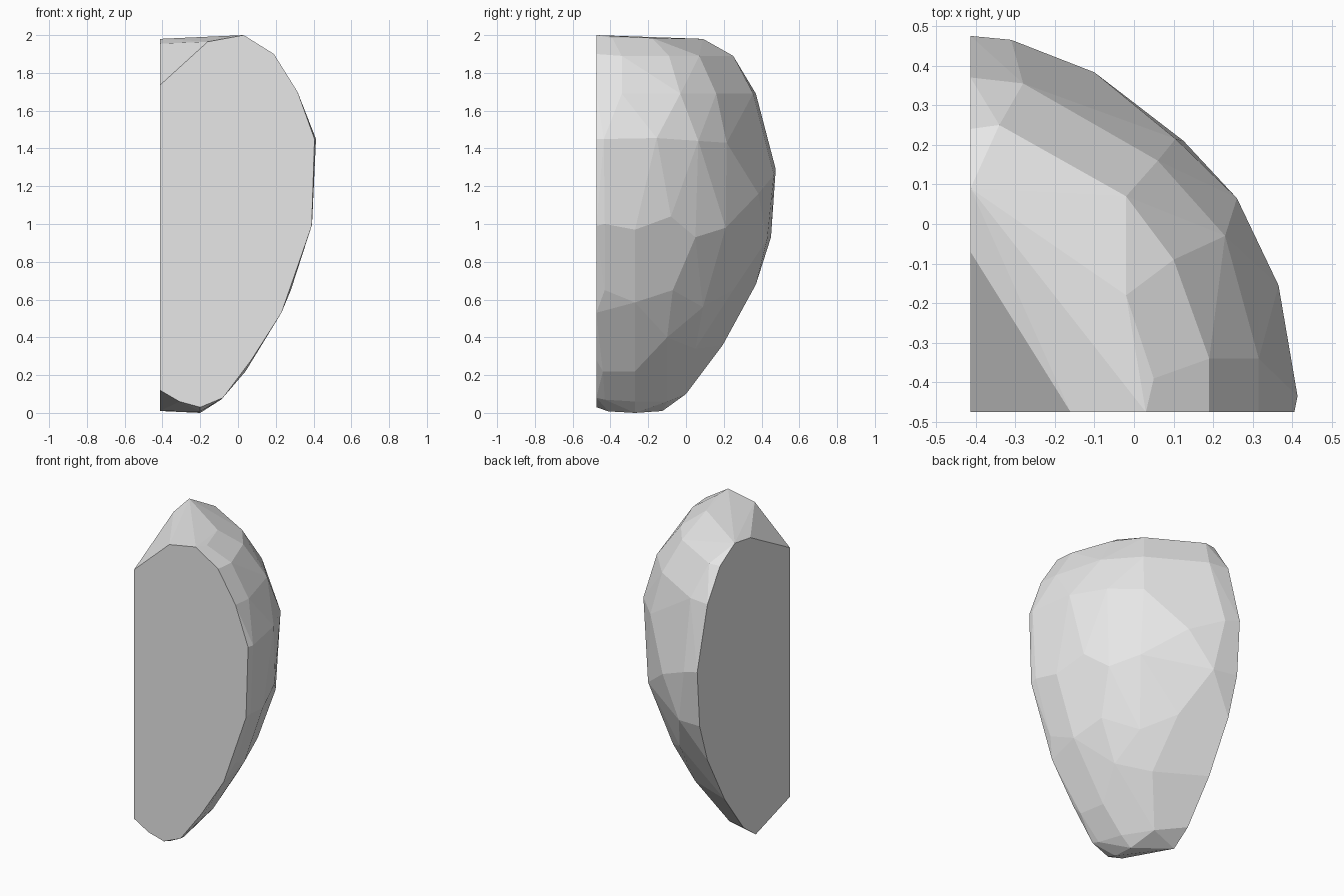
import bpy, bmesh, math

CUT_X, CUT_Y = -0.413, -0.475   # the two flat sawn sides of the quarter stone

# outline of the flat front side (x, z)
front = [(-0.41, 1.735), (-0.16, 1.965), (0.03, 2.0), (0.19, 1.90), (0.315, 1.70),
         (0.405, 1.45), (0.39, 0.99), (0.28, 0.66), (0.23, 0.53), (0.07, 0.28),
         (-0.08, 0.08), (-0.20, 0.03), (-0.31, 0.06), (-0.41, 0.12)]

# outline of the flat left side (y, z)
left = [(-0.07, 1.955), (0.09, 1.98), (0.24, 1.89), (0.37, 1.69), (0.475, 1.29),
        (0.45, 0.93), (0.37, 0.68), (0.195, 0.36), (0.0, 0.10), (-0.125, 0.01)]

# corners of the rounded, faceted side, ring by ring from the top
rounded = [
    (-0.02, -0.18, 1.985), (0.05, -0.39, 1.985),
    (-0.34, 0.25, 1.89), (-0.02, 0.07, 1.89), (0.10, -0.09, 1.89), (0.19, -0.34, 1.89),
    (-0.28, 0.355, 1.69), (0.06, 0.16, 1.69), (0.23, -0.03, 1.69), (0.315, -0.34, 1.69),
    (-0.31, 0.465, 1.26), (-0.10, 0.383, 1.16), (0.105, 0.215, 1.43),
    (0.26, 0.065, 1.44), (0.365, -0.155, 1.455), (0.413, -0.435, 1.45),
    (0.392, -0.43, 1.0), (0.368, -0.27, 0.97), (0.318, -0.08, 1.04),
    (0.235, 0.05, 0.93), (0.125, 0.21, 0.98), (-0.25, 0.43, 0.92),
    (0.28, -0.43, 0.65), (0.235, -0.27, 0.585), (0.19, -0.07, 0.65),
    (0.03, 0.09, 0.56), (-0.13, 0.25, 0.65),
    (0.04, -0.44, 0.22), (0.01, -0.27, 0.22), (0.064, -0.10, 0.40), (-0.10, 0.05, 0.34),
    (-0.09, -0.43, 0.07), (-0.13, -0.27, 0.06), (-0.24, -0.10, 0.06),
    (-0.20, -0.27, 0.0), (-0.20, -0.41, 0.008)]

corners = [(max(x, CUT_X) if x > -0.41 else CUT_X, CUT_Y, z) for x, z in front]
corners += [(CUT_X, y, z) for y, z in left] + rounded

# stone: tight convex skin around the corners, flat sides merged to single faces
bm = bmesh.new()
for c in corners:
    bm.verts.new(c)
hull = bmesh.ops.convex_hull(bm, input=bm.verts[:])
bmesh.ops.delete(bm, geom=[v for v in bm.verts if not v.link_faces], context='VERTS')
bmesh.ops.dissolve_limit(bm, angle_limit=math.radians(3),
                         verts=bm.verts[:], edges=bm.edges[:])
bmesh.ops.recalc_face_normals(bm, faces=bm.faces[:])

mesh = bpy.data.meshes.new("stone")
bm.to_mesh(mesh)
bm.free()
stone = bpy.data.objects.new("stone", mesh)
bpy.context.collection.objects.link(stone)

grey = bpy.data.materials.new("light_grey")
grey.diffuse_color = (0.8, 0.8, 0.8, 1)
mesh.materials.append(grey)
